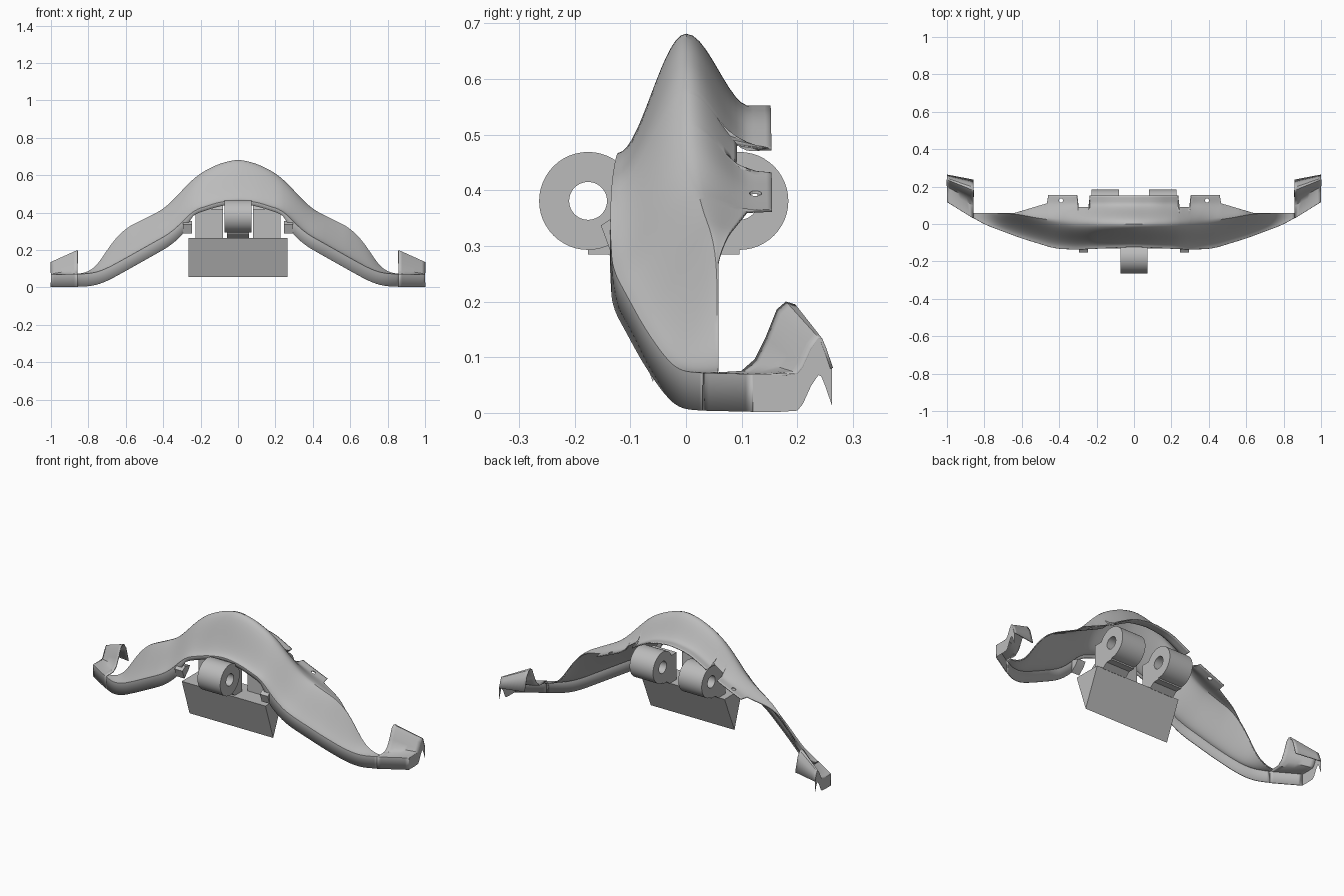
import bpy, bmesh, math

cube = bpy.data.objects.get("Cube")
if cube:
    bpy.data.objects.remove(cube)

grey = bpy.data.materials.new("plain grey")
grey.use_nodes = True
colour = (0.5, 0.5, 0.5, 1)
grey.diffuse_color = colour
grey.node_tree.nodes["Principled BSDF"].inputs["Base Color"].default_value = colour


def finish(name, bm, recalc=True):
    """Turn a bmesh into a named, smooth shaded object."""
    if recalc:
        bmesh.ops.recalc_face_normals(bm, faces=bm.faces)
    mesh = bpy.data.meshes.new(name)
    bm.to_mesh(mesh)
    bm.free()
    mesh.materials.append(grey)
    obj = bpy.data.objects.new(name, mesh)
    bpy.context.collection.objects.link(obj)
    bpy.ops.object.select_all(action='DESELECT')
    obj.select_set(True)
    bpy.context.view_layer.objects.active = obj
    bpy.ops.object.shade_smooth_by_angle(angle=math.radians(35))
    return obj


def loft(name, rows, closed=False, recalc=True):
    """Skin a list of point rows; closed wraps in both directions."""
    bm = bmesh.new()
    verts = [[bm.verts.new(p) for p in row] for row in rows]
    count, width = len(rows), len(rows[0])
    for i in range(count if closed else count - 1):
        for j in range(width if closed else width - 1):
            a, b = verts[i], verts[(i + 1) % count]
            k = (j + 1) % width
            bm.faces.new((a[j], b[j], b[k], a[k]))
    return finish(name, bm, recalc)


def prism(name, x0, x1, outline):
    """Extrude a side outline of (y, z) points along x."""
    bm = bmesh.new()
    ends = [[bm.verts.new((x, y, z)) for y, z in outline] for x in (x0, x1)]
    for end in ends:
        bm.faces.new(end)
    for i in range(len(outline)):
        a, b = ends[0], ends[1]
        bm.faces.new((a[i - 1], a[i], b[i], b[i - 1]))
    return finish(name, bm)


def tube(name, x0, x1, y, z, outer, inner, steps=48):
    rows = []
    for i in range(steps):
        a = math.tau * i / steps
        c, s = math.cos(a), math.sin(a)
        rows.append([(x, y + r * c, z + r * s) for x, r in
                     ((x0, inner), (x0, outer), (x1, outer), (x1, inner))])
    return loft(name, rows, closed=True)


def straight(keys, x):
    for (xa, a), (xb, b) in zip(keys, keys[1:]):
        if x <= xb:
            return a + (b - a) * (x - xa) / (xb - xa)
    return keys[-1][1]


def smooth(keys, x):
    """Average nearby samples to round the corners of a guide line."""
    offsets = [d * 0.012 for d in range(-3, 4)]
    return sum(straight(keys, abs(x + d)) for d in offsets) / len(offsets)


def ease(t):
    t = max(0, min(1, t))
    return t * t * (3 - 2 * t)


def thicken(obj):
    mod = obj.modifiers.new("thickness", 'SOLIDIFY')
    mod.thickness = 0.005
    mod.offset = 0


# guide lines along the span of the curved shell
crest_z = [(0, .684), (.1, .66), (.2, .61), (.27, .548), (.34, .47), (.4, .415),
           (.5, .365), (.6, .315), (.68, .23), (.74, .13), (.78, .09), (.84, .07), (1, .07)]
crest_y = [(0, 0), (.3, .005), (.5, .03), (.64, .056), (1, .058)]
front_y = [(0, -.12), (.3, -.135), (.42, -.13), (.6, -.075), (.8, 0), (1, .12)]
front_z = [(0, .468), (.1, .455), (.24, .41), (.3, .345), (.36, .29), (.6, .155),
           (.7, .1), (.77, .075), (.84, .07), (1, .068)]
back_y = [(0, .152), (.46, .155), (.64, .058), (1, .058)]
back_z = [(0, .553), (.12, .535), (.235, .475), (.3, .43), (.46, .362), (.6, .312),
          (.68, .228), (.74, .13), (.78, .09), (.84, .07), (1, .07)]
# rear trim line: notch between the hood flange and the tab
trim_y = [(0, .2), (.235, .2), (.242, .09), (.298, .09), (.305, .2), (.455, .2),
          (.465, .11), (.55, .085), (.64, .058), (1, .058)]
skirt = [(0, .02), (.24, .02), (.3, .066), (1, .066)]
JOIN = 0.858


def section(x):
    """Skirt, front slope, crest and rear slope at one station."""
    s = abs(x)
    fy, fz = smooth(front_y, s), smooth(front_z, s)
    cy, cz = smooth(crest_y, s), smooth(crest_z, s)
    by, bz = straight(back_y, s), min(smooth(back_z, s), cz)
    reach = min(1, (straight(trim_y, s) - cy) / max(by - cy, .001))
    # the front slope turns from an S curve to a hollow sweep further out
    hollow = .7 * ease((s - .3) / .34)
    pts = [(x, fy, fz - straight(skirt, s)), (x, fy, fz)]
    steps = 14
    for i in range(1, steps + 1):
        t = i / steps
        rise = ease(t) * (1 - hollow) + t ** 1.8 * hollow
        pts.append((x, fy + (cy - fy) * t, fz + (cz - fz) * rise))
    for i in range(1, steps + 1):
        t = reach * i / steps
        pts.append((x, cy + (by - cy) * t, cz + (bz - cz) * ease(1.35 * t)))
    return pts


# main arched shell
half = [i * JOIN / 60 for i in range(61)]
half += [x for x, _ in trim_y[1:7]]
half = sorted(set(half))
stations = [-x for x in reversed(half[1:])] + half
shell = loft("arched_shell", [section(x) for x in stations], recalc=False)
thicken(shell)

# small fixing holes in the two rear tabs
for side in (-1, 1):
    bpy.ops.mesh.primitive_cylinder_add(vertices=16, radius=.011, depth=.3,
                                        location=(side * .39, .125, .39))
    cutter = bpy.context.object
    cutter.name = "tab_hole_cutter"
    cutter.hide_render = True
    cutter.hide_set(True)
    mod = shell.modifiers.new("tab hole", 'BOOLEAN')
    mod.operation = 'DIFFERENCE'
    mod.object = cutter

# folded end clips, blended from an inner to an outer profile
inner = [(.032, .07), (.1, .073), (.125, .095), (.145, .135), (.165, .185), (.18, .198),
         (.195, .193), (.213, .165), (.235, .085)]
outer = [(.12, .068), (.17, .068), (.2, .07), (.21, .082), (.225, .115), (.238, .134),
         (.243, .132), (.25, .115), (.262, .08)]
for side, label in ((1, "left"), (-1, "right")):
    rows = []
    for i in range(9):
        t = i / 8
        x = side * (JOIN + (1 - JOIN) * t)
        row = [(x, a[0] + (b[0] - a[0]) * t, a[1] + (b[1] - a[1]) * t)
               for a, b in zip(inner, outer)]
        rows.append([(x, row[0][1], row[0][2] - .066)] + row)
    thicken(loft(label + "_end_clip", rows))
    wall = [[(side, y, z) for y, z in outer], [(side, y, z - .066) for y, z in outer]]
    loft(label + "_end_wall", wall)

    # curled hook where the front band meets the hood
    prism(label + "_hook", side * .245, side * .295,
          [(-.153, .337), (-.125, .355), (-.085, .345), (-.1, .32), (-.135, .288)])

    # rear hinge barrel with its web
    lo, hi = side * .08, side * .228
    tube(label + "_rear_barrel", lo, hi, .096, .381, .088, .034)
    web = [(-.03, .262), (.03, .262), (.06, .285), (.096, .285), (.096, .34),
           (.07, .34), (.02, .42), (-.03, .42)]
    prism(label + "_rear_web", lo, hi, web)

# front hinge barrel with the same web turned around
tube("front_barrel", -.072, .072, -.176, .381, .088, .034)
prism("front_web", -.06, .06, [(-.08 - y, z) for y, z in web])

# wedge shaped block hanging under the hinges
prism("wedge_block", -.265, .265, [(-.13, .265), (.03, .265), (-.06, .056)])
